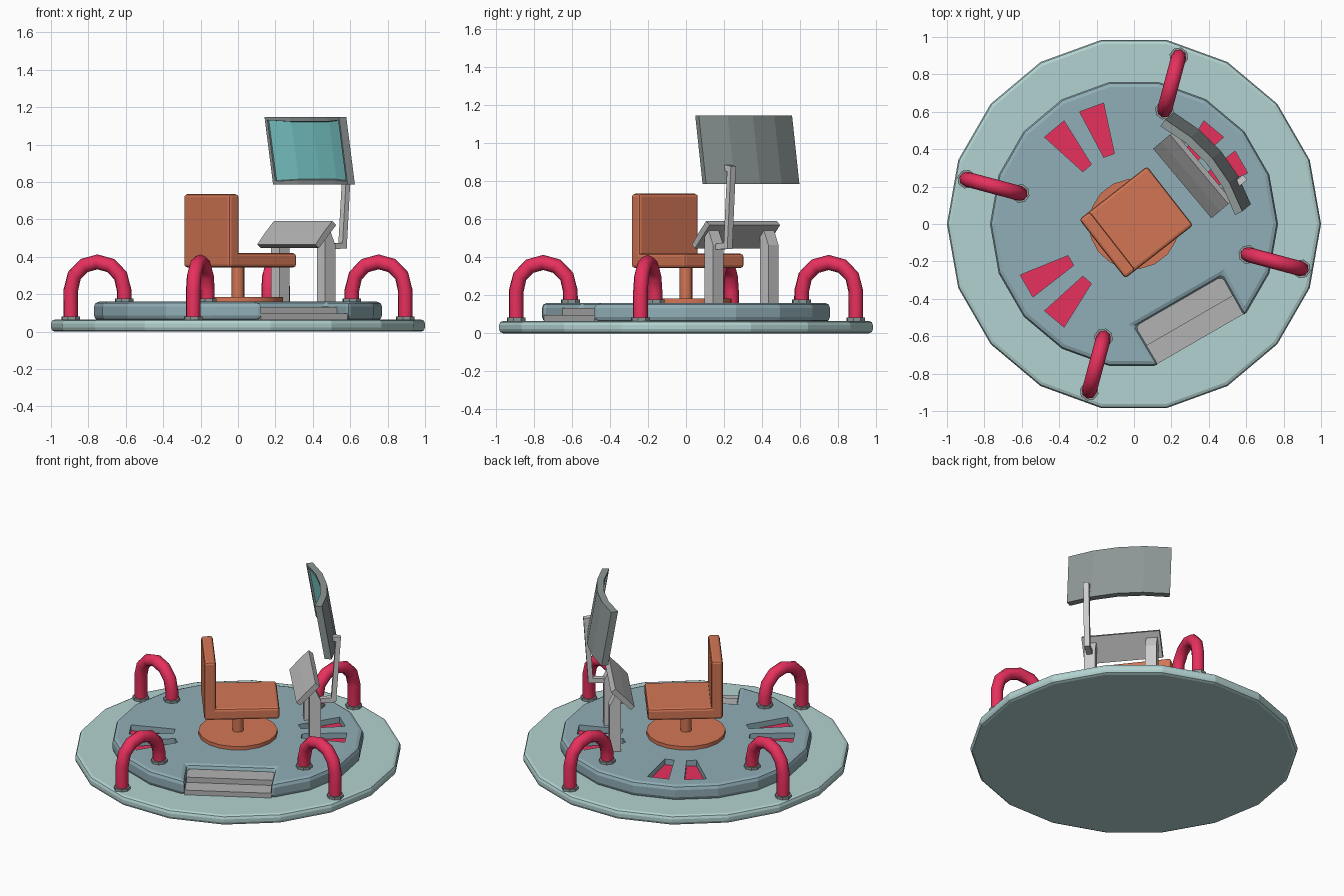
import bpy, bmesh
from math import radians, cos, sin, pi
from mathutils import Vector

if "Cube" in bpy.data.objects:
    bpy.data.objects.remove(bpy.data.objects["Cube"])


def mat(name, r, g, b):
    m = bpy.data.materials.new(name)
    m.diffuse_color = (r, g, b, 1)
    m.use_nodes = True
    m.node_tree.nodes["Principled BSDF"].inputs["Base Color"].default_value = m.diffuse_color
    return m


TEAL = mat("pale_teal", 0.45, 0.65, 0.64)
BLUE = mat("slate_blue", 0.28, 0.42, 0.47)
RED = mat("red", 0.8, 0.03, 0.11)
ORANGE = mat("orange", 0.65, 0.18, 0.09)
DARK = mat("dark_grey", 0.27, 0.31, 0.31)
GLASS = mat("screen_teal", 0.22, 0.66, 0.66)
LIGHT = mat("light_grey", 0.62, 0.62, 0.62)
MID = mat("mid_grey", 0.45, 0.45, 0.45)


def finish(name, bm, mats, rot=0.0):
    bmesh.ops.recalc_face_normals(bm, faces=bm.faces)
    me = bpy.data.meshes.new(name)
    bm.to_mesh(me)
    bm.free()
    ob = bpy.data.objects.new(name, me)
    for m in mats:
        me.materials.append(m)
    ob.rotation_euler.z = radians(rot)
    bpy.context.collection.objects.link(ob)
    return ob


def extrude(bm, pts, vec):
    f = bm.faces.new([bm.verts.new(p) for p in pts])
    new = bmesh.ops.extrude_face_region(bm, geom=[f], use_keep_orig=True)["geom"]
    bmesh.ops.translate(bm, verts=[v for v in new if isinstance(v, bmesh.types.BMVert)], vec=vec)


def plan(name, pts, z0, z1, m, rot=0.0):
    """Plan outline raised from z0 to z1."""
    bm = bmesh.new()
    extrude(bm, [(x, y, z0) for x, y in pts], (0, 0, z1 - z0))
    return finish(name, bm, [m], rot)


def side(name, pts, v, width, m, rot):
    """Side profile (outward, up) given a width centred at v."""
    bm = bmesh.new()
    extrude(bm, [(u, v - width / 2, z) for u, z in pts], (0, width, 0))
    return finish(name, bm, [m], rot)


def rect(x0, x1, y0, y1):
    return [(x0, y0), (x1, y0), (x1, y1), (x0, y1)]


def ring(r, n, cx=0.0, cy=0.0):
    return [(cx + r * cos(2 * pi * i / n), cy + r * sin(2 * pi * i / n)) for i in range(n)]


def polar(r, deg, v=0.0):
    a = radians(deg)
    return (r * cos(a) - v * sin(a), r * sin(a) + v * cos(a))


def smooth(ob):
    bpy.ops.object.select_all(action='DESELECT')
    ob.select_set(True)
    bpy.context.view_layer.objects.active = ob
    bpy.ops.object.shade_smooth_by_angle(angle=radians(35))


def bevel(ob, width, segs=2):
    b = ob.modifiers.new("bevel", 'BEVEL')
    b.width, b.segments, b.limit_method = width, segs, 'ANGLE'
    b.angle_limit = radians(40)
    return ob


# Ground disc
bevel(plan("base_disc", ring(1.0, 18), 0, 0.065, TEAL), 0.022)

# Raised deck with a stair notch towards -60 degrees
outline = [polar(0.77, a) for a in range(-40, 281, 20)]
outline += [polar(0.477, -60, -0.268), polar(0.477, -60, 0.268)]
deck = bevel(plan("deck", outline, 0.06, 0.16, BLUE), 0.026)

# Wedge recesses with red floors
bm = bmesh.new()
for a in (30, 50, 110, 130, 210, 230):
    wedge = [polar(0.39, a, -0.03), polar(0.663, a, -0.068), polar(0.663, a, 0.068), polar(0.39, a, 0.03)]
    extrude(bm, [(x, y, 0.12) for x, y in wedge], (0, 0, 0.1))
    plan("floor_light", wedge, 0.112, 0.122, RED)
cutter = finish("wedge_cutter", bm, [BLUE])
cutter.hide_render = True
cutter.display_type = 'WIRE'
cut = deck.modifiers.new("recess", 'BOOLEAN')
cut.operation, cut.solver, cut.object = 'DIFFERENCE', 'EXACT', cutter

# Stairs
side("stairs", [(0.46, 0.06), (0.71, 0.06), (0.71, 0.097), (0.597, 0.097), (0.597, 0.132), (0.46, 0.132)],
     0, 0.535, MID, -60)

# Four arched rails with foot collars
arch = [(0.63, 0.15), (0.63, 0.22)]
arch += [(0.778 - 0.148 * cos(pi * i / 6), 0.225 + 0.148 * sin(pi * i / 6)) for i in range(1, 6)]
arch += [(0.926, 0.22), (0.926, 0.06)]
for a in (75, 165, 255, 345):
    cu = bpy.data.curves.new("rail", 'CURVE')
    cu.dimensions = '3D'
    cu.bevel_depth, cu.bevel_resolution, cu.use_fill_caps = 0.04, 2, True
    sp = cu.splines.new('POLY')
    sp.points.add(len(arch) - 1)
    for p, (u, z) in zip(sp.points, arch):
        p.co = (u, 0, z, 1)
    cu.materials.append(RED)
    ob = bpy.data.objects.new("rail", cu)
    ob.rotation_euler.z = radians(a)
    bpy.context.collection.objects.link(ob)
    bpy.ops.object.select_all(action='DESELECT')
    ob.select_set(True)
    bpy.context.view_layer.objects.active = ob
    bpy.ops.object.convert(target='MESH')
    for u, z in ((0.63, 0.155), (0.926, 0.06)):
        plan("rail_collar", ring(0.051, 8, u), z, z + 0.022, DARK, a)

# Swivel chair facing the console
CH = 38
smooth(plan("chair_foot", ring(0.242, 18), 0.155, 0.184, ORANGE, CH))
smooth(plan("chair_post", ring(0.034, 12), 0.17, 0.36, ORANGE, CH))
bevel(plan("seat", rect(-0.21, 0.245, -0.2, 0.2), 0.343, 0.42, ORANGE, CH), 0.016)
bevel(plan("backrest", rect(-0.216, -0.145, -0.2, 0.2), 0.343, 0.735, ORANGE, CH), 0.016)

# Console: two posts and a sloping panel
CO = 40
for v in (-0.19, 0.19):
    side("console_post", [(0.42, 0.15), (0.49, 0.15), (0.49, 0.465), (0.452, 0.545), (0.42, 0.515)],
         v, 0.07, LIGHT, CO)
side("console_panel", [(0.337, 0.466), (0.395, 0.532), (0.455, 0.592), (0.482, 0.57), (0.362, 0.447)],
     0, 0.485, MID, CO)

# Bent arm holding the screen
side("screen_arm", [(0.47, 0.44), (0.585, 0.445), (0.615, 0.88), (0.545, 0.89),
                    (0.545, 0.86), (0.583, 0.852), (0.556, 0.475), (0.47, 0.47)], -0.19, 0.035, LIGHT, CO)

# Curved, tilted screen with recessed glass
bm = bmesh.new()
N, grid = 4, []
for j in range(N + 1):
    t = 2 * j / N - 1
    col = []
    for z in (0.787, 1.147):
        u = 0.445 + 0.06 * (1 - t * t) + 0.06 * (1.147 - z) / 0.36
        col.append([bm.verts.new((u + d, 0.31 * t * (1 + d * 0.8), z)) for d in (0, 0.042)])
    grid.append(col)
front = []
for a, b in zip(grid, grid[1:]):
    for k in (0, 1):
        f = bm.faces.new((a[0][k], b[0][k], b[1][k], a[1][k]))
        if k == 0:
            front.append(f)
        bm.faces.new((a[k][0], b[k][0], b[k][1], a[k][1]))
for c in (grid[0], grid[-1]):
    bm.faces.new((c[0][0], c[0][1], c[1][1], c[1][0]))
bmesh.ops.recalc_face_normals(bm, faces=bm.faces)
bmesh.ops.inset_region(bm, faces=front, thickness=0.024, depth=0)
bmesh.ops.inset_region(bm, faces=front, thickness=0.003, depth=-0.01)
for f in front:
    f.material_index = 1
finish("screen", bm, [DARK, GLASS], CO)
